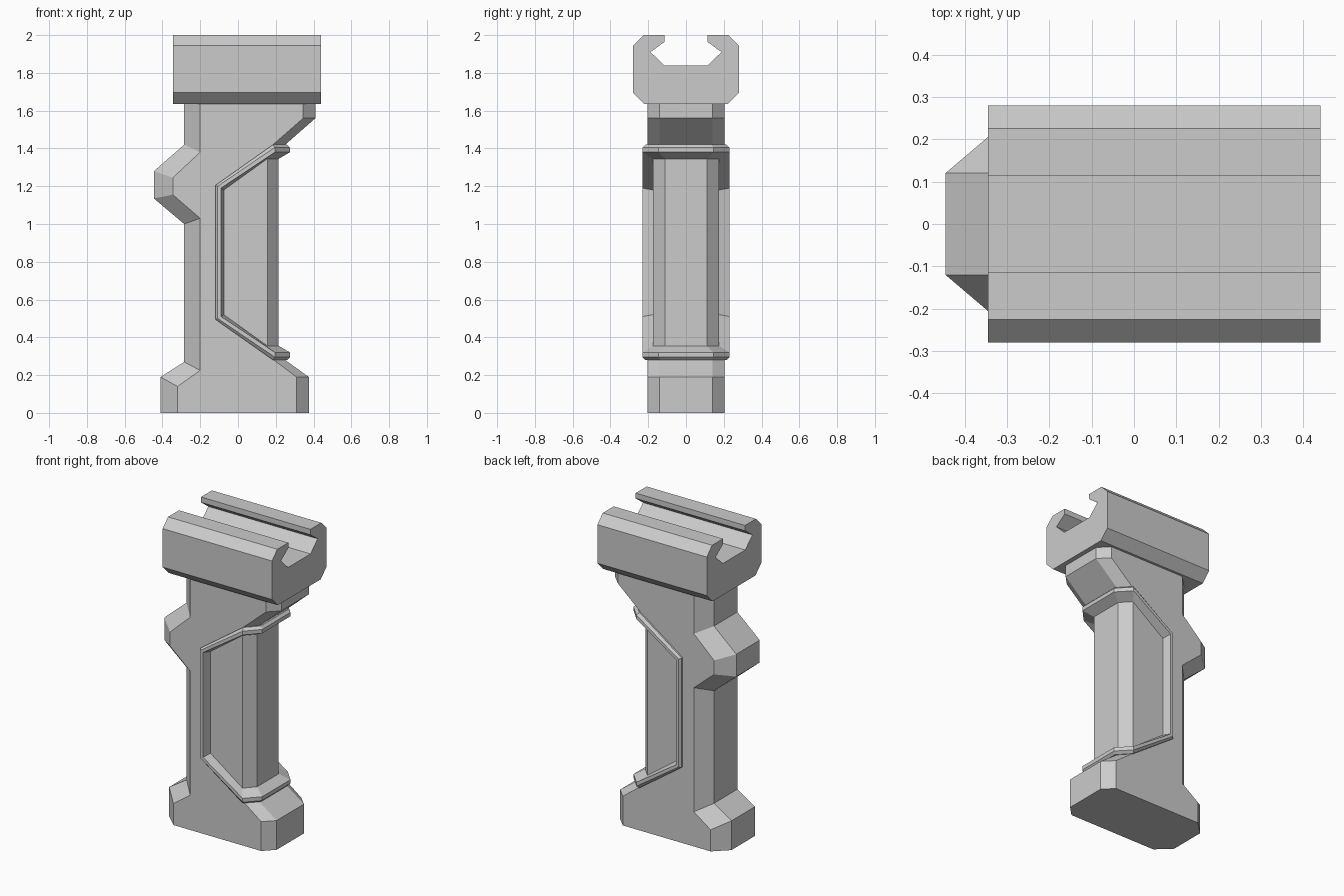
import bpy, bmesh

cube = bpy.data.objects.get("Cube")
if cube:
    bpy.data.objects.remove(cube, do_unlink=True)

grey = bpy.data.materials.new("light grey")
grey.use_nodes = True
COLOUR = (0.6, 0.6, 0.6, 1)
grey.diffuse_color = COLOUR
grey.node_tree.nodes["Principled BSDF"].inputs["Base Color"].default_value = COLOUR


def loft(name, loops, caps=True):
    """Skin equal-length closed loops; cap the ends or join last to first."""
    bm = bmesh.new()
    rings = [[bm.verts.new(p) for p in loop] for loop in loops]
    n = len(rings[0])
    pairs = list(zip(rings, rings[1:]))
    if caps:
        bm.faces.new(rings[0])
        bm.faces.new(rings[-1])
    else:
        pairs.append((rings[-1], rings[0]))
    for a, b in pairs:
        for i in range(n):
            j = (i + 1) % n
            bm.faces.new((a[i], a[j], b[j], b[i]))
    bmesh.ops.recalc_face_normals(bm, faces=bm.faces)
    mesh = bpy.data.meshes.new(name)
    bm.to_mesh(mesh)
    bm.free()
    mesh.materials.append(grey)
    obj = bpy.data.objects.new(name, mesh)
    bpy.context.collection.objects.link(obj)
    return obj


# Rail clamp: slotted section extruded along x
half = [(0.22, 1.635), (0.28, 1.695), (0.28, 1.945), (0.225, 2), (0.113, 2),
        (0.113, 1.965), (0.188, 1.91), (0.115, 1.84)]
section = half + [(-y, z) for y, z in reversed(half)]
loft("rail_clamp", [[(x, y, z) for y, z in section] for x in (-0.345, 0.44)])

# Body: rear and front outlines as (outer x, outer z, inner x, inner z)
rear = [(-0.285, 1.64, -0.2, 1.64), (-0.285, 1.42, -0.2, 1.38),
        (-0.445, 1.28, -0.345, 1.245), (-0.445, 1.135, -0.345, 1.155),
        (-0.285, 1.0, -0.2, 1.03), (-0.285, 0.27, -0.2, 0.225),
        (-0.41, 0.19, -0.32, 0.14), (-0.41, 0, -0.32, 0)]
front = [(0.375, 0, 0.31, 0), (0.375, 0.19, 0.31, 0.19),
         (0.25, 0.28, 0.19, 0.28), (0.2, 0.31, 0.185, 0.31),
         (-0.1, 0.51, -0.1, 0.51), (-0.1, 1.19, -0.1, 1.19),
         (0.2, 1.39, 0.185, 1.39), (0.25, 1.42, 0.185, 1.42),
         (0.41, 1.56, 0.345, 1.56), (0.41, 1.64, 0.345, 1.64)]


def outer(side):
    return ([(p[0], side * 0.12, p[1]) for p in rear]
            + [(p[0], side * 0.14, p[1]) for p in front])


def inner(side):
    return [(p[2], side * 0.205, p[3]) for p in rear + front]


loft("body", [inner(-1), outer(-1), outer(1), inner(1)])

# Recessed grip with chamfered front edges
plan = [(-0.15, 0.175), (0.155, 0.175), (0.215, 0.11)]
plan += [(x, -y) for x, y in reversed(plan)]
loft("grip", [[(x, y, z) for x, y in plan] for z in (0.31, 1.39)])

# Raised trim framing the grip on both sides and around the front:
# (back x, back z, corner x, corner z, front x, side y, front y)
stations = [(-0.12, 1.205, 0.185, 1.42, 0.2, 0.19, 0.12),
            (-0.12, 1.205, 0.185, 1.42, 0.26, 0.215, 0.135),
            (-0.108, 1.2, 0.195, 1.405, 0.275, 0.23, 0.145),
            (-0.09, 1.19, 0.195, 1.38, 0.275, 0.23, 0.145),
            (-0.075, 1.18, 0.155, 1.345, 0.215, 0.175, 0.11)]
MIRROR_Z = 1.7


def trim_loop(xb, zb, xs, zs, xf, ys, yf):
    top = [(xf, yf, zs), (xs, ys, zs), (xb, ys, zb)]
    side = top + [(x, y, MIRROR_Z - z) for x, y, z in reversed(top)]
    return side + [(x, -y, z) for x, y, z in reversed(side)]


def trim_strips():
    """Split the frame into two side runs joined across the front."""
    loops = [trim_loop(*s) for s in stations]
    # side run, then the front bars, each a swept section along its path
    for label, order in (("left", range(0, 6)), ("right", range(6, 12))):
        loft(label + "_trim", [[lp[i] for lp in loops] for i in order])
    for label, order in (("lower", (5, 6)), ("upper", (11, 0))):
        loft(label + "_front_trim", [[lp[i] for lp in loops] for i in order])


trim_strips()
